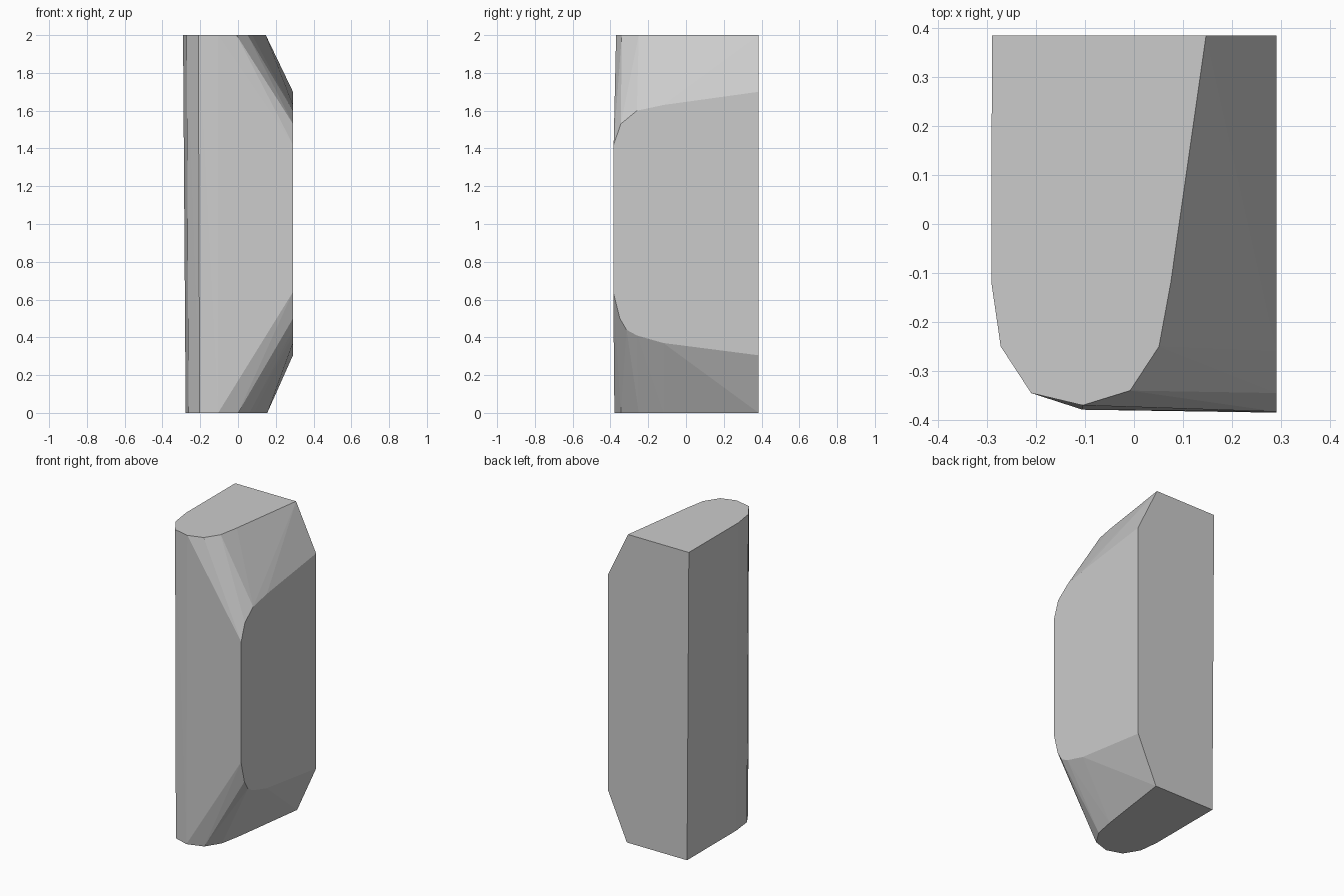
import bpy, bmesh, math

if "Cube" in bpy.data.objects:
    bpy.data.objects.remove(bpy.data.objects["Cube"])

# Rounded end profiles (x, y) at the top and bottom
top = [(-.29, .385), (.147, .385), (.075, -.12), (.051, -.25), (-.008, -.34),
       (-.105, -.37), (-.21, -.345), (-.272, -.25), (-.291, -.12)]
bottom = [(-.277, .385), (.155, .385), (.085, -.12), (.06, -.25), (0, -.345),
          (-.105, -.379), (-.203, -.347), (-.262, -.25), (-.277, -.12)]
# Flat side profile (y, z) at the right
side = [(.385, .305), (.385, 1.7), (-.12, 1.63), (-.26, 1.6), (-.345, 1.53),
        (-.383, 1.42), (-.385, .64), (-.35, .5), (-.315, .44), (-.26, .41), (-.12, .37)]

points = [(x, y, 2) for x, y in top] + [(x, y, 0) for x, y in bottom]
points += [(.291, y, z) for y, z in side]

# Faceted block wrapped around the three profiles
bm = bmesh.new()
for p in points:
    bm.verts.new(p)
hull = bmesh.ops.convex_hull(bm, input=bm.verts[:])
loose = [v for v in bm.verts if not v.link_faces]
bmesh.ops.delete(bm, geom=loose, context='VERTS')
bmesh.ops.dissolve_limit(bm, angle_limit=math.radians(.3),
                         verts=bm.verts[:], edges=bm.edges[:])
bmesh.ops.recalc_face_normals(bm, faces=bm.faces[:])

mesh = bpy.data.meshes.new("faceted_block")
bm.to_mesh(mesh)
bm.free()
block = bpy.data.objects.new("faceted_block", mesh)
bpy.context.collection.objects.link(block)
